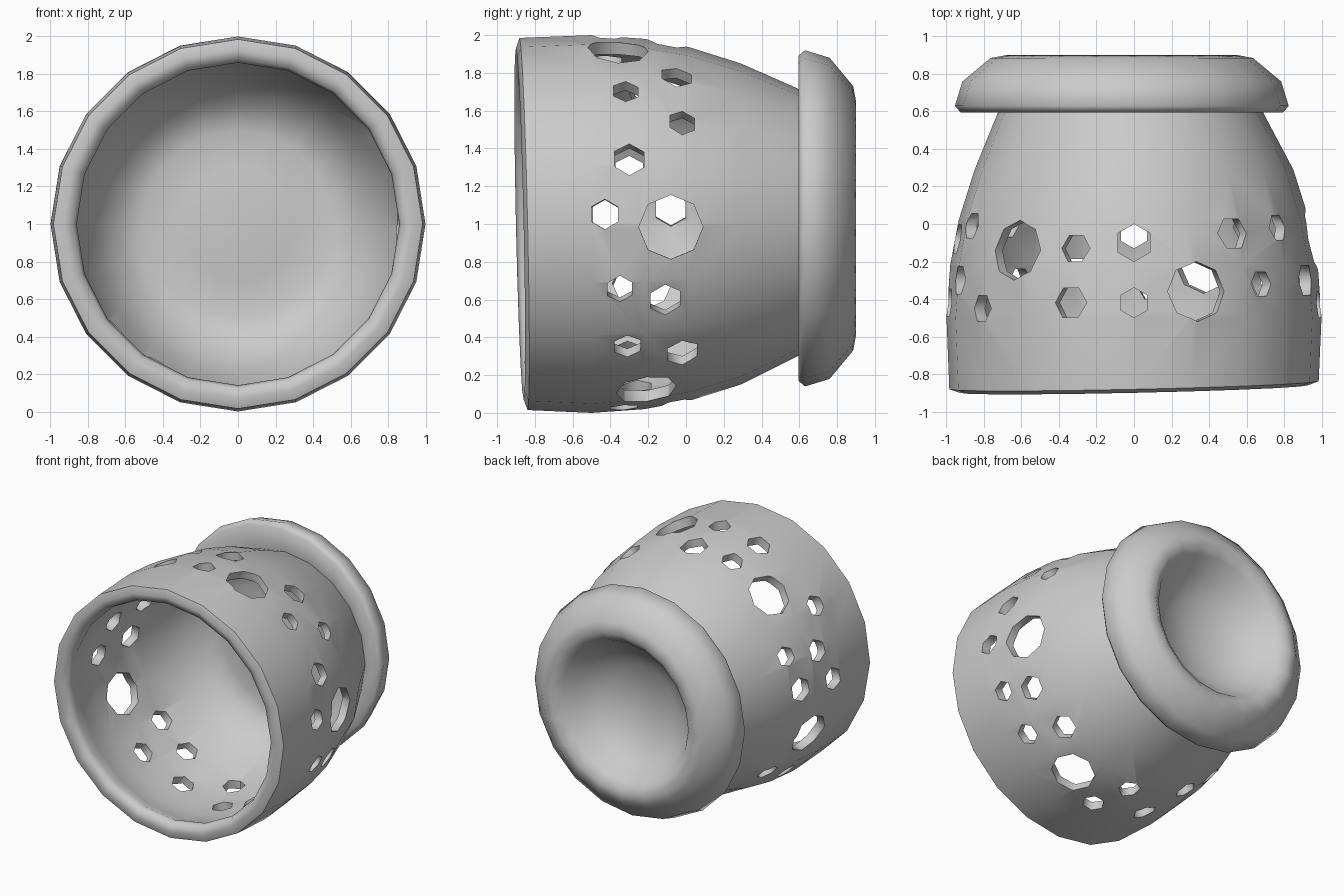
import bpy, bmesh, math
from mathutils import Vector, Matrix

if "Cube" in bpy.data.objects:
    bpy.data.objects.remove(bpy.data.objects["Cube"])

SEG = 20

# Closed wall profile: (radius, y, share of the base offset)
profile = [
    (0.00, 0.48, 0), (0.30, 0.50, 0), (0.50, 0.52, 0), (0.64, 0.47, 0),
    (0.78, 0.28, 0), (0.87, 0.03, 0), (0.915, -0.20, 0), (0.93, -0.50, 0),
    (0.90, -0.70, 0), (0.86, -0.81, 0),
    (0.875, -0.86, 0), (0.93, -0.88, 0), (0.985, -0.86, 0),  # rolled lip
    (1.00, -0.50, 0), (0.98, -0.22, 0), (0.935, 0.02, 0),
    (0.85, 0.29, 0), (0.70, 0.61, 0.3),                      # neck
    (0.86, 0.595, 1), (0.89, 0.63, 1), (0.85, 0.76, 1),      # foot flange
    (0.70, 0.885, 1), (0.62, 0.90, 1), (0.55, 0.85, 1),
    (0.46, 0.72, 1), (0.28, 0.61, 0.7), (0.00, 0.57, 0.5),   # dish
]


def link(name, bm):
    bmesh.ops.recalc_face_normals(bm, faces=bm.faces)
    me = bpy.data.meshes.new(name)
    bm.to_mesh(me)
    bm.free()
    ob = bpy.data.objects.new(name, me)
    bpy.context.collection.objects.link(ob)
    return ob


# Pot with flange and dish, revolved around the y axis
bm = bmesh.new()
rings = []
for r, y, k in profile:
    ring = []
    for i in range(SEG if r > 0 else 1):
        a = 2 * math.pi * i / SEG
        x, z = r * math.cos(a), r * math.sin(a)
        tilt = 0.022 * (x - z) if y < -0.75 else 0
        ring.append(bm.verts.new((x - 0.065 * k, y + tilt, 1 + z + 0.03 * k)))
    rings.append(ring)
for a, b in zip(rings, rings[1:]):
    for i in range(SEG):
        j = (i + 1) % SEG
        if len(a) == 1:
            bm.faces.new((a[0], b[i], b[j]))
        elif len(b) == 1:
            bm.faces.new((a[i], b[0], a[j]))
        else:
            bm.faces.new((a[i], b[i], b[j], a[j]))
pot = link("pierced_pot", bm)

# Pierced holes: (angle around the axis, y, radius)
holes = [
    (70, -.36, .16), (-1, -.08, .17), (-66, -.21, .16), (131, -.14, .16),
    (200, -.23, .16),
    (56, -.05, .09), (46, -.32, .075), (35, -.02, .075), (20.5, -.30, .09),
    (3, -.43, .08), (-20.5, -.35, .075), (-25, -.11, .09),
    (-41.5, -.31, .08), (-47, -.02, .09),
    (90, -.10, .10), (90, -.42, .08), (109, -.13, .08), (110, -.42, .09),
    (145, -.45, .08), (158, -.01, .075), (162, -.30, .085),
    (177, -.42, .085), (175, -.08, .09), (220, 0, .08), (228, -.31, .08),
    (239, 0, .08), (251, -.26, .085), (270, -.05, .08), (276, -.33, .08),
]
bm = bmesh.new()
for ang, y, r in holes:
    a = math.radians(ang)
    d = Vector((math.cos(a), 0, math.sin(a)))
    m = (Matrix.Translation(d * 0.98 + Vector((0, y, 1)))
         @ d.to_track_quat('Z', 'Y').to_matrix().to_4x4())
    bmesh.ops.create_cone(bm, cap_ends=True, segments=8 if r > .12 else 6,
                          radius1=r, radius2=r, depth=0.40, matrix=m)
cutter = link("hole_cutter", bm)
cutter.hide_render = True

mod = pot.modifiers.new("holes", 'BOOLEAN')
mod.operation = 'DIFFERENCE'
mod.solver = 'EXACT'
mod.object = cutter
bpy.context.view_layer.objects.active = pot
pot.select_set(True)
bpy.ops.object.modifier_apply(modifier=mod.name)
bpy.data.objects.remove(cutter)

# Smooth clay surface with crisp hole edges
bpy.ops.object.shade_smooth_by_angle(angle=math.radians(65))
